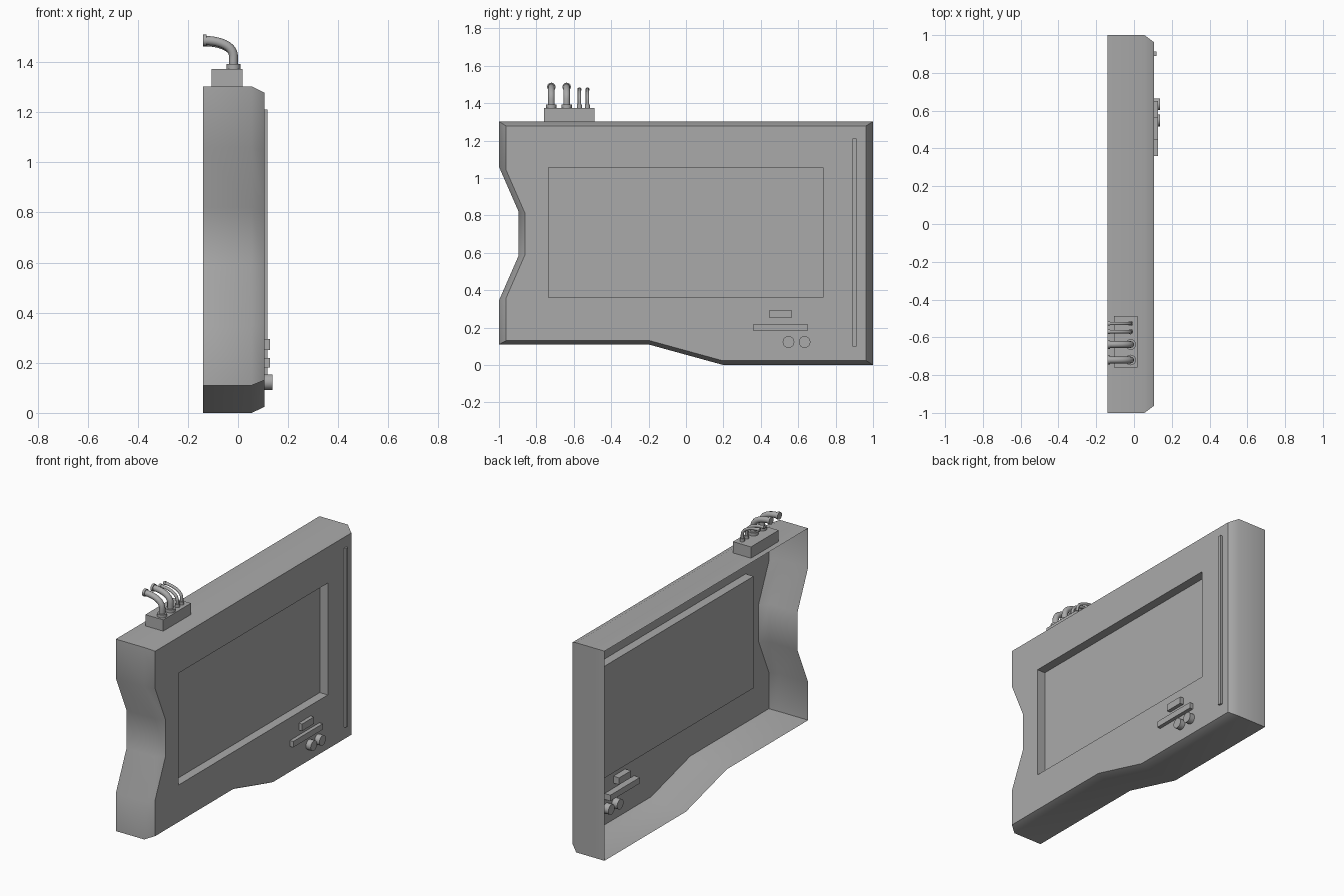
import bpy
import bmesh
import math
from mathutils import Vector

old = bpy.data.objects.get("Cube")
if old:
    bpy.data.objects.remove(old, do_unlink=True)

GREY = (0.4, 0.4, 0.4, 1)
mat = bpy.data.materials.new("plain grey")
mat.use_nodes = True
mat.diffuse_color = GREY
mat.node_tree.nodes["Principled BSDF"].inputs["Base Color"].default_value = GREY

BACK, RIM, FACE, SCREEN = -0.14, 0.055, 0.105, 0.05


def finish(obj, name, angle=40):
    obj.name = name
    obj.data.materials.clear()
    obj.data.materials.append(mat)
    bpy.ops.object.select_all(action="DESELECT")
    obj.select_set(True)
    bpy.context.view_layer.objects.active = obj
    bpy.ops.object.shade_smooth_by_angle(angle=math.radians(angle))
    return obj


def box(name, low, high):
    low, high = Vector(low), Vector(high)
    bpy.ops.mesh.primitive_cube_add(size=1, location=(low + high) / 2)
    obj = bpy.context.object
    for v in obj.data.vertices:
        v.co = v.co * (high - low)
    return finish(obj, name)


def cylinder(name, start, end, radius, sides=32):
    start, end = Vector(start), Vector(end)
    axis = end - start
    bpy.ops.mesh.primitive_cylinder_add(
        vertices=sides, radius=radius, depth=axis.length, location=(start + end) / 2,
        rotation=axis.to_track_quat("Z", "Y").to_euler())
    return finish(bpy.context.object, name)


def pipe(name, y, radius, top):
    curve = bpy.data.curves.new(name, "CURVE")
    curve.dimensions = "3D"
    curve.bevel_depth = radius
    curve.bevel_resolution = 4
    curve.resolution_u = 10
    curve.use_fill_caps = True
    spline = curve.splines.new("BEZIER")
    spline.bezier_points.add(2)
    path = [((-0.018, y, 1.37), (0, 0, 0.015)),
            ((-0.018, y, top - 0.065), (0, 0, 0.045)),
            ((BACK, y, top), (-0.065, 0, 0))]
    for point, (co, handle) in zip(spline.bezier_points, path):
        point.co = co
        point.handle_left = Vector(co) - Vector(handle)
        point.handle_right = Vector(co) + Vector(handle)
    obj = bpy.data.objects.new(name, curve)
    bpy.context.collection.objects.link(obj)
    bpy.ops.object.select_all(action="DESELECT")
    obj.select_set(True)
    bpy.context.view_layer.objects.active = obj
    bpy.ops.object.convert(target="MESH")
    finish(bpy.context.object, name)
    # base flange and end collar
    cylinder(name + "_flange", (-0.018, y, 1.365), (-0.018, y, 1.392), radius * 1.55)
    cylinder(name + "_collar", (BACK, y, top), (BACK + 0.014, y, top), radius * 1.25)


# Open-backed shell with chamfered front and recessed screen
outline = [(-1, 1.303), (-1, 1.06), (-0.895, 0.82), (-0.895, 0.585), (-1, 0.345),
           (-1, 0.11), (-0.2, 0.11), (0.2, 0), (1, 0), (1, 1.303)]
inner = [(y * 0.963, 0.65 + (z - 0.65) * 0.963) for y, z in outline]
window = [(-0.735, 0.36), (0.732, 0.36), (0.732, 1.055), (-0.735, 1.055)]

bm = bmesh.new()


def ring(points, x):
    return [bm.verts.new((x, y, z)) for y, z in points]


def band(a, b):
    for i in range(len(a)):
        j = (i + 1) % len(a)
        bm.faces.new((a[i], a[j], b[j], b[i]))


back, rim, front = ring(outline, BACK), ring(outline, RIM), ring(inner, FACE)
opening, floor = ring(window, FACE), ring(window, SCREEN)
band(back, rim)
band(rim, front)
band(opening, floor)
screen = bm.faces.new(floor)
border = [bm.edges.get((r[i], r[(i + 1) % len(r)]))
          for r in (front, opening) for i in range(len(r))]
bmesh.ops.triangle_fill(bm, edges=border, use_beauty=True)
bmesh.ops.recalc_face_normals(bm, faces=bm.faces)
screen.normal_update()
if screen.normal.x < 0:
    bmesh.ops.reverse_faces(bm, faces=bm.faces)
mesh = bpy.data.meshes.new("shell")
bm.to_mesh(mesh)
bm.free()
shell = bpy.data.objects.new("shell", mesh)
bpy.context.collection.objects.link(shell)
finish(shell, "shell")

# Front trim and controls, reaching through the panel
box("side_strip", (0.092, 0.89, 0.10), (0.118, 0.912, 1.212))
box("small_button", (0.065, 0.447, 0.251), (0.128, 0.564, 0.294))
box("wide_button", (0.065, 0.36, 0.182), (0.128, 0.65, 0.219))
for i, y in enumerate((0.548, 0.634)):
    cylinder(f"knob_{i + 1}", (0.068, y, 0.123), (0.138, y, 0.123), 0.031)

# Pipe block on the top edge
box("pipe_block", (-0.105, -0.76, 1.275), (0.018, -0.488, 1.373))
for i, y in enumerate((-0.72, -0.638)):
    pipe(f"large_pipe_{i + 1}", y, 0.018, 1.487)
for i, y in enumerate((-0.57, -0.527)):
    pipe(f"small_pipe_{i + 1}", y, 0.009, 1.473)
